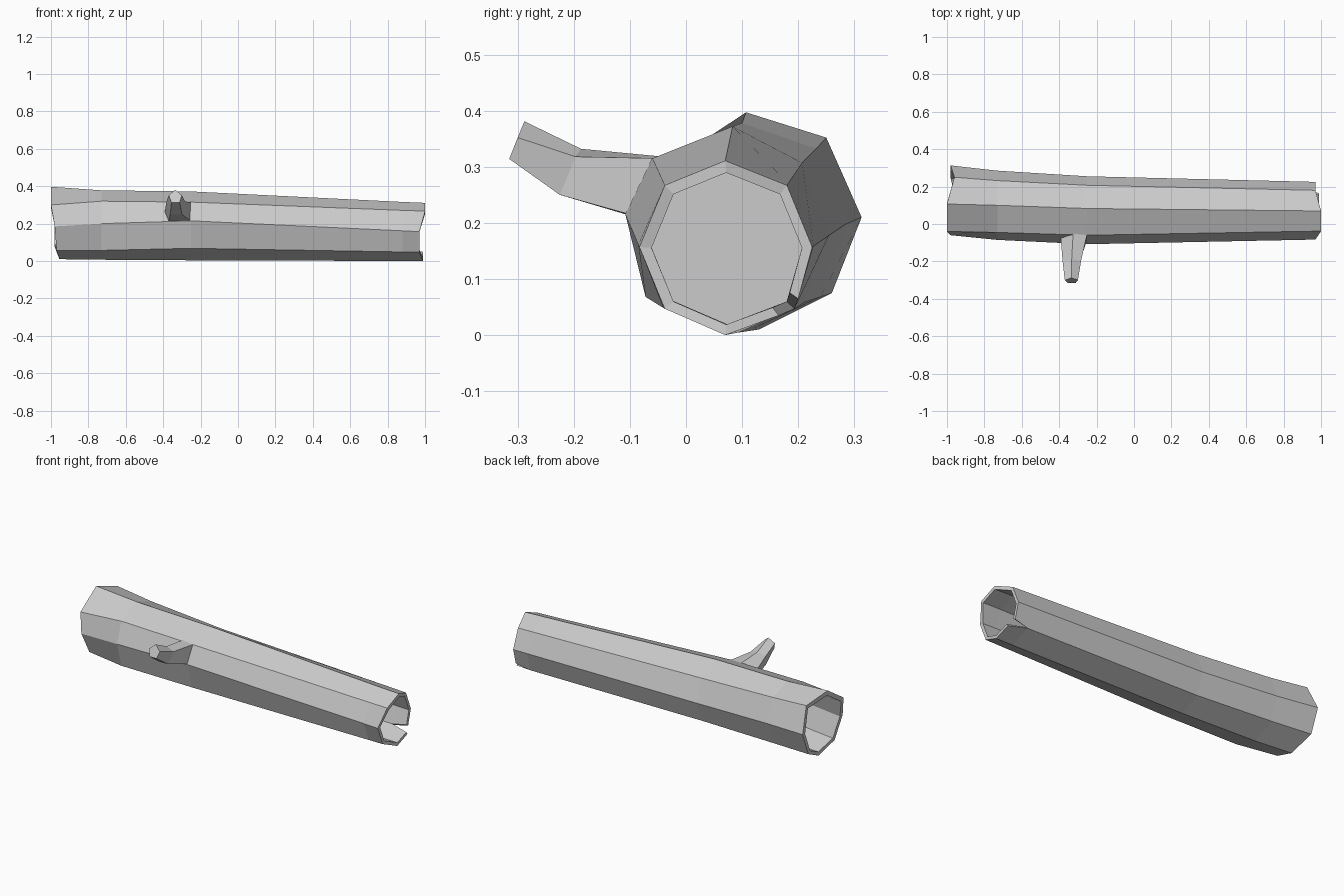
import bpy, bmesh
from mathutils import Vector

if "Cube" in bpy.data.objects:
    bpy.data.objects.remove(bpy.data.objects["Cube"], do_unlink=True)

wood = bpy.data.materials.new("grey_wood")
wood.use_nodes = True
grey = (0.6, 0.6, 0.6, 1)
wood.diffuse_color = grey
wood.node_tree.nodes["Principled BSDF"].inputs["Base Color"].default_value = grey


def finish(name, bm):
    bmesh.ops.remove_doubles(bm, verts=bm.verts, dist=0.0005)
    bmesh.ops.recalc_face_normals(bm, faces=bm.faces)
    mesh = bpy.data.meshes.new(name)
    bm.to_mesh(mesh)
    bm.free()
    mesh.materials.append(wood)
    obj = bpy.data.objects.new(name, mesh)
    bpy.context.collection.objects.link(obj)


def loft(bm, rings, skip=None):
    """Join matching rings with quads and cap both ends."""
    loops = [[bm.verts.new(p) for p in ring] for ring in rings]
    n = len(loops[0])
    for a, b in zip(loops, loops[1:]):
        for i in range(n):
            if i != skip:
                j = (i + 1) % n
                bm.faces.new((a[i], a[j], b[j], b[i]))
    for loop in (loops[0], loops[-1]):
        bm.faces.new([v for i, v in enumerate(loop) if i != skip])
    return loops


def section(xs, yz):
    """Eight-sided section; the seam corner is doubled so it can split open."""
    ring = [Vector((x, y, z)) for x, (y, z) in zip(xs, yz)]
    return ring[:4] + ring[3:]


def shrink(ring, x=None, scale=0.87):
    """Inner copy of a section, optionally flattened at depth x."""
    c = sum(ring, Vector()) / len(ring)
    out = []
    for p in ring:
        q = c + (p - c) * scale
        q.x = p.x if x is None else x
        out.append(q)
    return out


# Outer log sections, clockwise from the top corner
butt = section((-1, -0.96, -0.98, -0.98, -0.955, -0.97, -0.98, -1),
               ((0.107, 0.397), (0.25, 0.352), (0.313, 0.21), (0.26, 0.075),
                (0.13, 0.01), (0, 0.057), (-0.06, 0.185), (-0.04, 0.30)))
flare = section([-0.73] * 8,
                ((0.1, 0.378), (0.232, 0.332), (0.285, 0.198), (0.24, 0.068),
                 (0.11, 0.007), (-0.045, 0.057), (-0.085, 0.2), (-0.045, 0.32)))
middle = section([-0.25] * 8,
                 ((0.083, 0.372), (0.207, 0.307), (0.255, 0.178), (0.21, 0.058),
                  (0.09, 0.004), (-0.072, 0.068), (-0.108, 0.215), (-0.06, 0.315)))
tip = section((1, 0.97, 0.97, 0.97, 0.99, 0.97, 0.97, 1),
              ((0.07, 0.311), (0.18, 0.267), (0.225, 0.157), (0.192, 0.046),
               (0.07, 0), (-0.038, 0.047), (-0.083, 0.157), (-0.038, 0.267)))
crack = [m.lerp(t, 0.92) for m, t in zip(middle, tip)]
for p in crack:
    p.x = 0.88

# Split the rim at the seam corner
tip[3] = Vector((0.97, 0.2, 0.065))
tip[4] = Vector((0.99, 0.165, 0.035))

# Log with a recessed hollow at each end
bm = bmesh.new()
loops = loft(bm, [shrink(flare, -0.7), shrink(butt), butt, flare, middle, crack,
                  tip, shrink(tip), shrink(crack), shrink(crack, 0.7)], skip=3)
outer, rim, inner_rim, inner = loops[5:9]
for i in (3, 4):
    bm.faces.new((outer[i], rim[i], inner_rim[i], inner[i]))
finish("hollow_log", bm)

# Five-sided branch stub, bending upward
bm = bmesh.new()
loft(bm, [
    [(-0.325, -0.04, 0.318), (-0.25, -0.05, 0.315), (-0.255, -0.1, 0.215),
     (-0.37, -0.1, 0.213), (-0.392, -0.07, 0.26)],
    [(-0.333, -0.187, 0.332), (-0.283, -0.197, 0.318), (-0.3, -0.225, 0.25),
     (-0.362, -0.225, 0.25), (-0.382, -0.197, 0.318)],
    [(-0.335, -0.288, 0.381), (-0.3, -0.3, 0.352), (-0.312, -0.315, 0.314),
     (-0.356, -0.315, 0.314), (-0.37, -0.3, 0.352)],
])
finish("branch_stub", bm)
